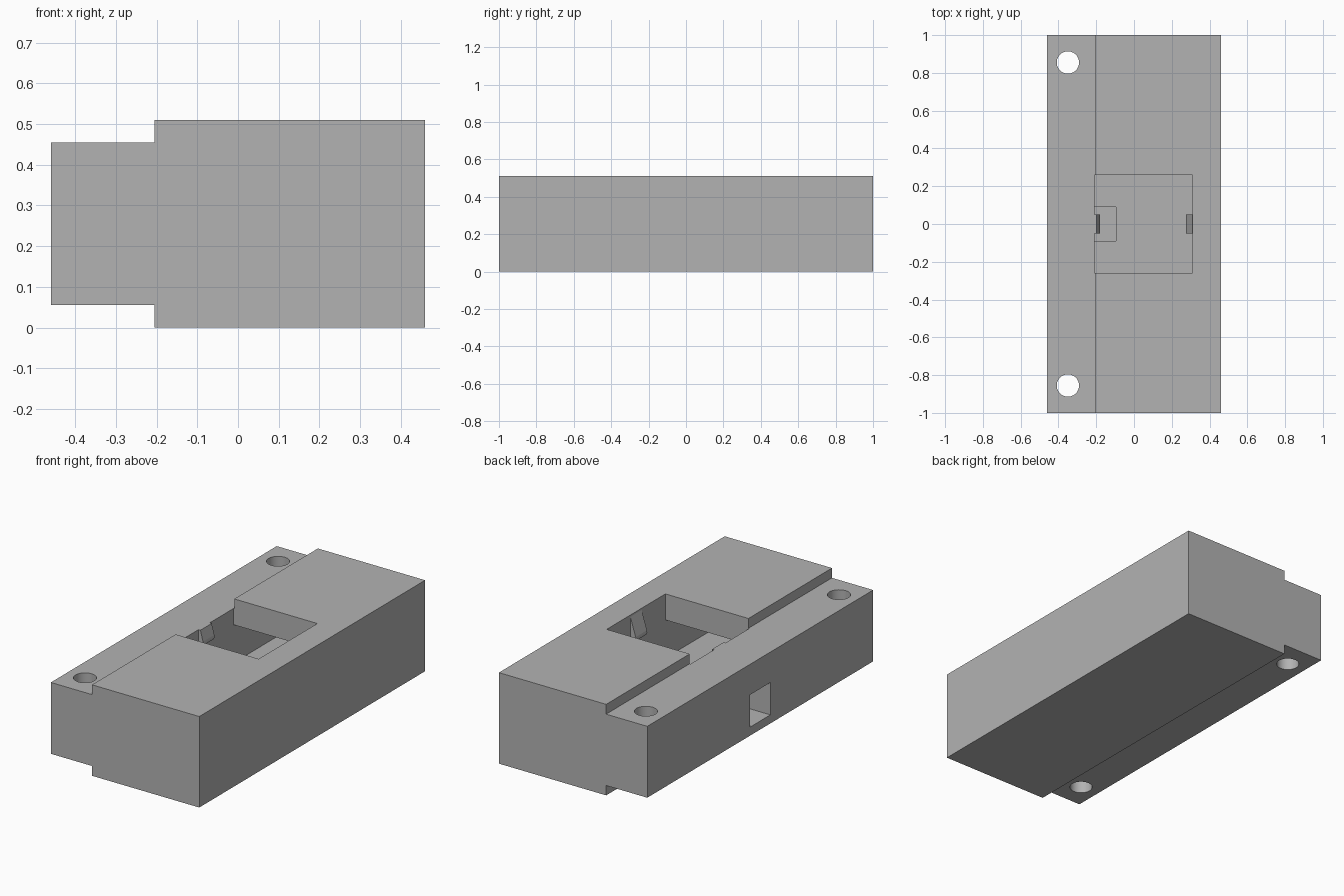
import bpy
import bmesh
from mathutils import Vector

cube = bpy.data.objects.get("Cube")
if cube:
    bpy.data.objects.remove(cube, do_unlink=True)

grey = bpy.data.materials.new("plain grey")
grey.use_nodes = True
colour = (0.45, 0.45, 0.45, 1)
grey.diffuse_color = colour
grey.node_tree.nodes["Principled BSDF"].inputs["Base Color"].default_value = colour


def add_object(name, bm):
    bmesh.ops.recalc_face_normals(bm, faces=bm.faces)
    mesh = bpy.data.meshes.new(name)
    bm.to_mesh(mesh)
    bm.free()
    mesh.materials.append(grey)
    obj = bpy.data.objects.new(name, mesh)
    bpy.context.collection.objects.link(obj)
    return obj


def extrude_profile(name, points, half_width):
    """Sweep an x-z outline along y, centred on y = 0."""
    bm = bmesh.new()
    face = bm.faces.new([bm.verts.new((x, -half_width, z)) for x, z in points])
    swept = bmesh.ops.extrude_face_region(bm, geom=[face])
    verts = [v for v in swept["geom"] if isinstance(v, bmesh.types.BMVert)]
    bmesh.ops.translate(bm, verts=verts, vec=Vector((0, 2 * half_width, 0)))
    return add_object(name, bm)


def box(name, x0, x1, half_width, z0, z1):
    return extrude_profile(name, [(x0, z0), (x1, z0), (x1, z1), (x0, z1)], half_width)


def cylinder(name, x, y, radius):
    bm = bmesh.new()
    bmesh.ops.create_cone(bm, cap_ends=True, segments=48, radius1=radius, radius2=radius, depth=2)
    bmesh.ops.translate(bm, verts=bm.verts, vec=Vector((x, y, 0)))
    return add_object(name, bm)


def cut(target, cutter):
    cutter.hide_render = True
    mod = target.modifiers.new("cut", "BOOLEAN")
    mod.operation = "DIFFERENCE"
    mod.solver = "EXACT"
    mod.object = cutter
    bpy.context.view_layer.objects.active = target
    bpy.ops.object.modifier_apply(modifier=mod.name)
    bpy.data.objects.remove(cutter, do_unlink=True)


# Housing block with a thinner mounting flange along one side
HEIGHT, FLANGE_LOW, FLANGE_TOP = 0.51, 0.055, 0.455
STEP, SIDE = -0.205, 0.46
housing = extrude_profile("housing", [
    (STEP, 0), (SIDE, 0), (SIDE, HEIGHT), (STEP, HEIGHT),
    (STEP, FLANGE_TOP), (-SIDE, FLANGE_TOP), (-SIDE, FLANGE_LOW), (STEP, FLANGE_LOW)], 1)

# Inner cavity, square top opening and cable port
LEFT_WALL, RIGHT_WALL, CEILING = -0.21, 0.31, 0.364
cut(housing, box("cavity_cutter", LEFT_WALL, RIGHT_WALL, 0.85, 0.15, CEILING))
cut(housing, box("opening_cutter", LEFT_WALL, RIGHT_WALL, 0.26, 0.25, 0.7))
cut(housing, box("port_cutter", -0.6, -0.095, 0.09, 0.103, 0.284))

# Screw holes through the flange
for y in (-0.855, 0.855):
    cut(housing, cylinder("screw_hole_cutter", -0.35, y, 0.059))

# Sloping snap lugs on the opposite walls of the opening
extrude_profile("right_lug", [
    (RIGHT_WALL, 0.5), (0.277, 0.395), (0.275, 0.383),
    (0.281, 0.37), (0.292, CEILING), (RIGHT_WALL, CEILING)], 0.05)
extrude_profile("left_lug", [
    (LEFT_WALL, FLANGE_TOP), (-0.198, FLANGE_TOP), (-0.182, 0.395), (-0.18, 0.383),
    (-0.186, 0.37), (-0.197, CEILING), (LEFT_WALL, CEILING)], 0.05)

# Crisp edges with smooth screw hole walls
bpy.ops.object.select_all(action="DESELECT")
housing.select_set(True)
bpy.context.view_layer.objects.active = housing
bpy.ops.object.shade_smooth_by_angle()
